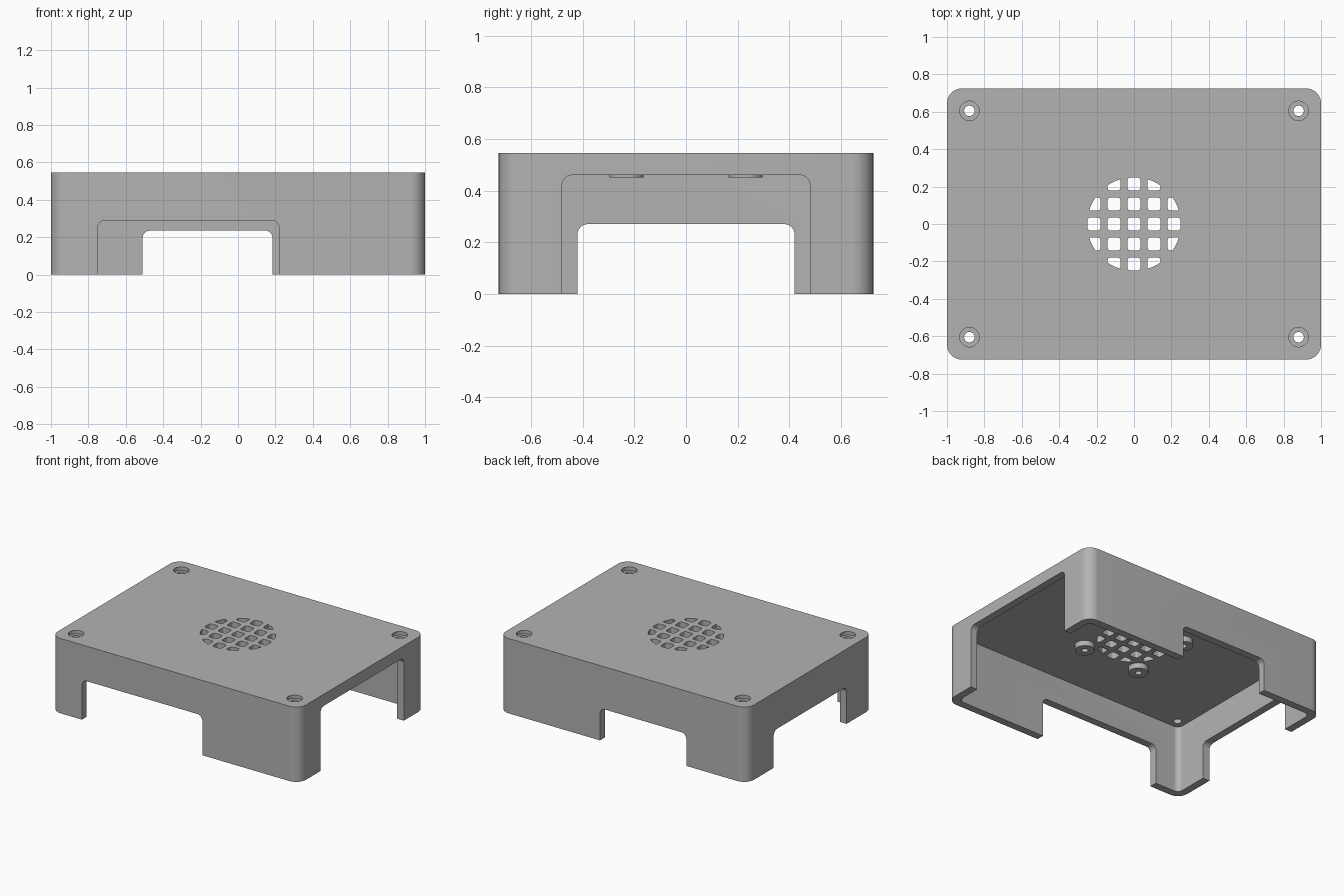
import bpy, bmesh, math
from mathutils import Matrix, Vector

if "Cube" in bpy.data.objects:
    bpy.data.objects.remove(bpy.data.objects["Cube"])

HX, HY, H = 1.0, 0.725, 0.545      # half length, half depth, height
WALL = 0.055
CEILING = H - WALL

grey = bpy.data.materials.new("grey plastic")
grey.use_nodes = True
grey.diffuse_color = (0.45, 0.45, 0.45, 1)
grey.node_tree.nodes["Principled BSDF"].inputs["Base Color"].default_value = grey.diffuse_color

ALONG_Z = Matrix.Identity(3)
ALONG_Y = Matrix(((1, 0, 0), (0, 0, 1), (0, 1, 0)))   # profile in x, z
ALONG_X = Matrix(((0, 0, 1), (1, 0, 0), (0, 1, 0)))   # profile in y, z


def circle(x, y, r, n=48):
    return [(x + r * math.cos(math.tau * i / n), y + r * math.sin(math.tau * i / n)) for i in range(n)]


def rounded_rect(x0, x1, y0, y1, r, seg=10):
    corners = [(x1 - r, y1 - r), (x0 + r, y1 - r), (x0 + r, y0 + r), (x1 - r, y0 + r)]
    points = []
    for q, (cx, cy) in enumerate(corners):
        for i in range(seg + 1):
            a = math.pi / 2 * (q + i / seg)
            points.append((cx + r * math.cos(a), cy + r * math.sin(a)))
    return points


def prism(name, outlines, low, high, axes=ALONG_Z):
    """Extrude closed outlines from low to high along the chosen axis."""
    bm = bmesh.new()
    for outline in outlines:
        face = bm.faces.new([bm.verts.new(axes @ Vector((u, v, low))) for u, v in outline])
        out = bmesh.ops.extrude_face_region(bm, geom=[face])
        top = [g for g in out["geom"] if isinstance(g, bmesh.types.BMVert)]
        bmesh.ops.translate(bm, verts=top, vec=axes @ Vector((0, 0, high - low)))
    bmesh.ops.recalc_face_normals(bm, faces=bm.faces)
    mesh = bpy.data.meshes.new(name)
    bm.to_mesh(mesh)
    bm.free()
    mesh.materials.append(grey)
    obj = bpy.data.objects.new(name, mesh)
    bpy.context.collection.objects.link(obj)
    return obj


def select(obj):
    bpy.ops.object.select_all(action="DESELECT")
    obj.select_set(True)
    bpy.context.view_layer.objects.active = obj


def combine(obj, cutter, operation="DIFFERENCE"):
    mod = obj.modifiers.new("cut", "BOOLEAN")
    mod.operation, mod.solver, mod.object = operation, "EXACT", cutter
    select(obj)
    bpy.ops.object.modifier_apply(modifier=mod.name)
    bpy.data.objects.remove(cutter)


# Hollow cover with rounded vertical corners
cover = prism("cover", [rounded_rect(-HX, HX, -HY, HY, 0.08)], 0, H)
ix, iy = HX - WALL, HY - WALL
combine(cover, prism("cavity", [rounded_rect(-ix, ix, -iy, iy, 0.04)], -0.1, CEILING))

# One port opening in each wall: profile span, top, wall range, direction
openings = [
    ("front_opening", -0.75, 0.22, 0.29, -0.8, -0.6, ALONG_Y),
    ("back_opening", -0.51, 0.185, 0.235, 0.6, 0.8, ALONG_Y),
    ("left_opening", -0.48, 0.48, 0.46, 0.88, 1.1, ALONG_X),
    ("right_opening", -0.42, 0.42, 0.27, -1.1, -0.88, ALONG_X),
]
for name, u0, u1, top, low, high, axes in openings:
    combine(cover, prism(name, [rounded_rect(u0, u1, -0.2, top, 0.04)], low, high, axes))

# Counterbored screw holes in the corners
screws = [(sx * 0.88, sy * 0.605) for sx in (-1, 1) for sy in (-1, 1)]
combine(cover, prism("screw_holes", [circle(x, y, 0.028) for x, y in screws], 0.4, 0.6))
combine(cover, prism("screw_recesses", [circle(x, y, 0.052) for x, y in screws], H - 0.025, 0.6))

# Round vent grille made of small rounded squares
pitch, half = 0.107, 0.035
cells = [rounded_rect(i * pitch - half, i * pitch + half, j * pitch - half, j * pitch + half, 0.017, 5)
         for i in range(-2, 3) for j in range(-2, 3) if abs(i * j) < 4]
vent = prism("vent_cells", cells, 0.4, 0.6)
combine(vent, prism("vent_disc", [circle(0, 0, 0.25, 96)], 0.35, 0.65), "INTERSECT")
combine(cover, vent)

# Hollow fan standoffs under the ceiling
mounts = [(sx * 0.23, sy * 0.23) for sx in (-1, 1) for sy in (-1, 1)]
standoffs = prism("fan_standoffs", [circle(x, y, 0.066) for x, y in mounts], 0.45, CEILING)
combine(standoffs, prism("standoff_holes", [circle(x, y, 0.022, 24) for x, y in mounts], 0.4, CEILING - 0.003))

for obj in (cover, standoffs):
    select(obj)
    bpy.ops.object.shade_smooth_by_angle(angle=math.radians(30))
